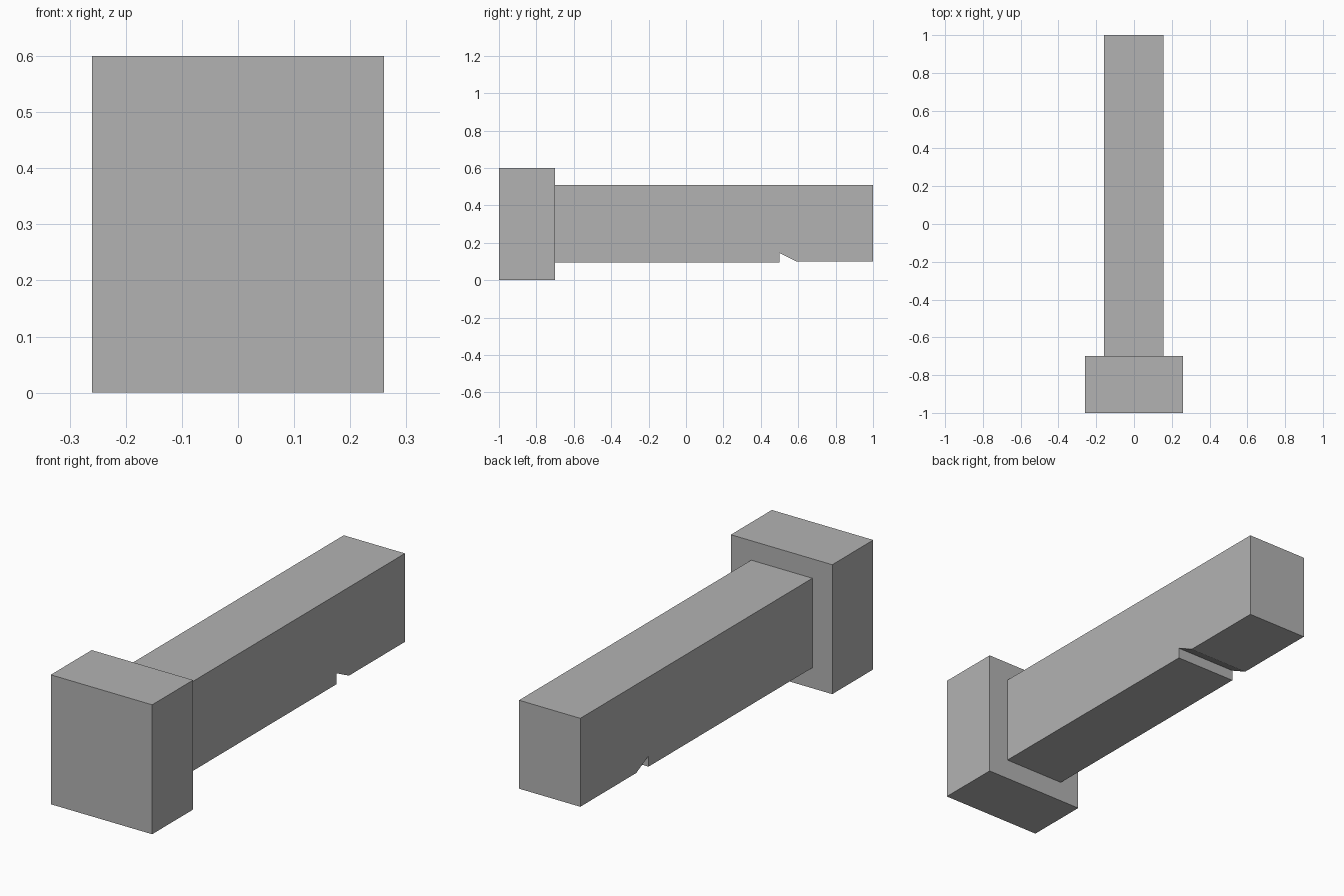
import bpy
import bmesh

cube = bpy.data.objects.get("Cube")
if cube:
    bpy.data.objects.remove(cube, do_unlink=True)

grey = bpy.data.materials.new("plain grey")
grey.use_nodes = True
colour = (0.45, 0.45, 0.45, 1)
grey.diffuse_color = colour
grey.node_tree.nodes["Principled BSDF"].inputs["Base Color"].default_value = colour


def extrude_profile(name, profile, left, right):
    """Sweep a closed (y, z) profile sideways from one x to the other."""
    bm = bmesh.new()
    face = bm.faces.new([bm.verts.new((left, y, z)) for y, z in profile])
    swept = bmesh.ops.extrude_face_region(bm, geom=[face])["geom"]
    verts = [v for v in swept if isinstance(v, bmesh.types.BMVert)]
    bmesh.ops.translate(bm, verts=verts, vec=(right - left, 0, 0))
    bmesh.ops.recalc_face_normals(bm, faces=bm.faces)
    mesh = bpy.data.meshes.new(name)
    bm.to_mesh(mesh)
    bm.free()
    mesh.materials.append(grey)
    obj = bpy.data.objects.new(name, mesh)
    bpy.context.collection.objects.link(obj)
    return obj


# Block at the front end
extrude_profile("head_block", [(-1, 0), (-0.7, 0), (-0.7, 0.6), (-1, 0.6)], -0.26, 0.26)

# Long shaft with a sloped notch underneath
extrude_profile(
    "shaft",
    [(-0.7, 0.095), (0.5, 0.095), (0.5, 0.145), (0.59, 0.1),
     (1, 0.1), (1, 0.51), (-0.7, 0.51)],
    -0.158, 0.156)
